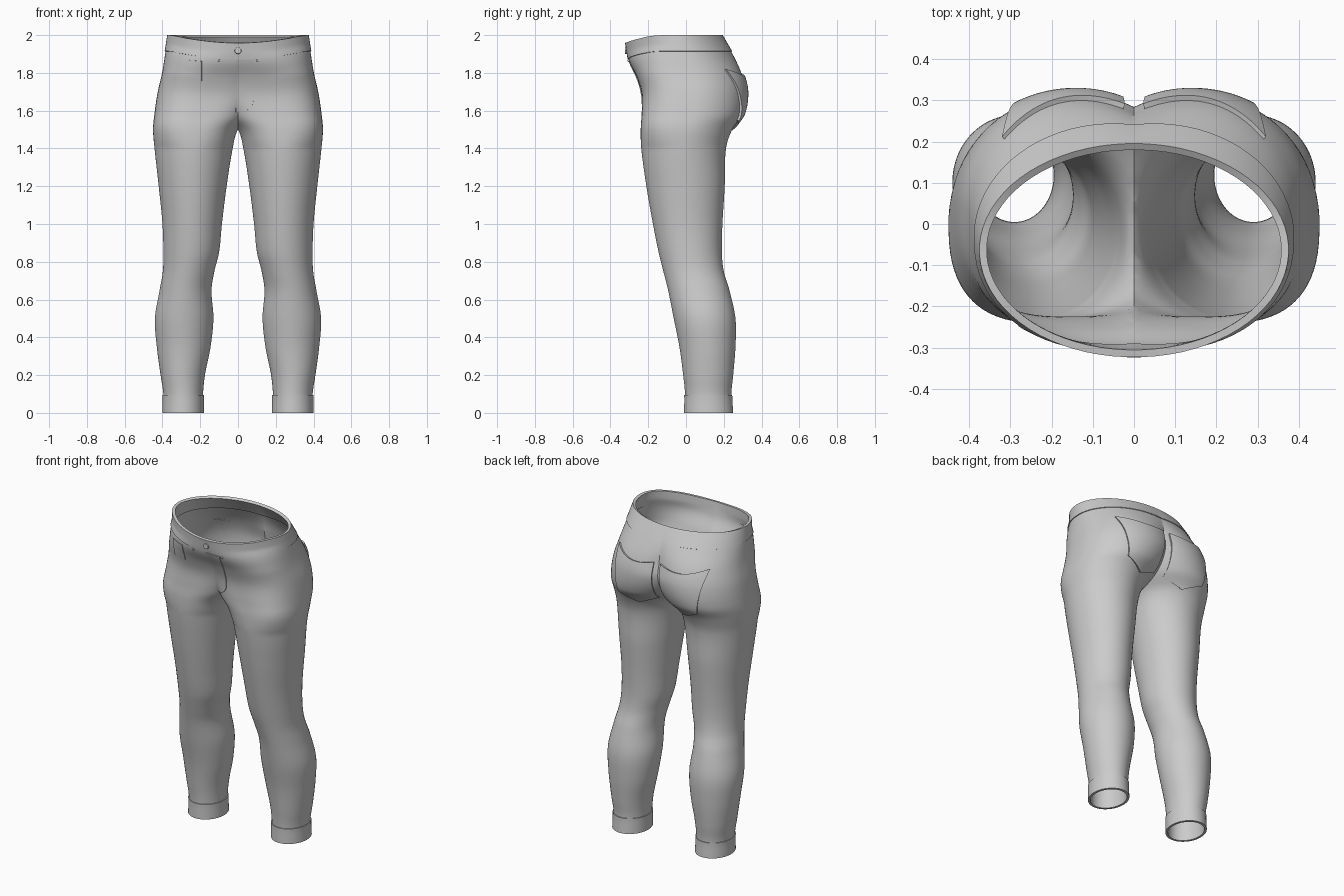
import bpy, bmesh, math
from mathutils import Matrix

if "Cube" in bpy.data.objects:
    bpy.data.objects.remove(bpy.data.objects["Cube"])

cloth = bpy.data.materials.new("grey_cloth")
cloth.diffuse_color = (0.6, 0.6, 0.6, 1)
cloth.use_nodes = True
cloth.node_tree.nodes["Principled BSDF"].inputs["Base Color"].default_value = cloth.diffuse_color

# Leg sections: height, inner x, outer x, front y, back y
SECTIONS = [
    (0.00, .185, .395, -.005, .245), (0.10, .185, .395, -.005, .240),
    (0.20, .175, .410, -.015, .250), (0.35, .145, .430, -.035, .262),
    (0.50, .130, .440, -.065, .262), (0.65, .140, .415, -.095, .230),
    (0.75, .125, .398, -.120, .200), (0.85, .100, .395, -.145, .190),
    (1.00, .085, .400, -.175, .193), (1.20, .060, .420, -.210, .205),
    (1.40, .028, .442, -.237, .212), (1.50, .000, .450, -.240, .245),
    (1.58, -.07, .443, -.235, .298), (1.70, -.15, .425, -.235, .316),
    (1.80, -.17, .402, -.260, .293), (1.90, -.27, .386, -.300, .247),
    (2.00, -.365, .370, -.318, .190)]


def clamp(v):
    return max(0.0, min(1.0, v))


def section(z):
    """Smoothly interpolated section: centre x, centre y, half width, half depth, front exponent."""
    z = max(0.0, min(2.0, z))
    last = len(SECTIONS) - 1
    i = max(k for k in range(last) if SECTIONS[k][0] <= z)
    p0, p1, p2, p3 = (SECTIONS[max(0, min(last, i + k))] for k in (-1, 0, 1, 2))
    h = p2[0] - p1[0]
    t = (z - p1[0]) / h
    out = []
    for k in range(1, 5):
        m1 = (p2[k] - p0[k]) / (p2[0] - p0[0]) * h
        m2 = (p3[k] - p1[k]) / (p3[0] - p1[0]) * h
        out.append((2*t**3 - 3*t*t + 1) * p1[k] + (t**3 - 2*t*t + t) * m1
                   + (3*t*t - 2*t**3) * p2[k] + (t**3 - t*t) * m2)
    xi, xo, yf, yb = out
    n = 2 + 0.8 * clamp((z - 1.4) / 0.15) * clamp((1.95 - z) / 0.15)
    return (xi + xo) / 2, (yf + yb) / 2, (xo - xi) / 2, (yb - yf) / 2, n


def dip(x, z):
    """Lowering of the waist towards the front centre."""
    return 0.042 * math.cos(math.pi / 2 * clamp(abs(x) / 0.37)) * clamp((z - 1.6) / 0.3)


def surface_y(x, z, front):
    """Depth of the outer cloth at a given x and height."""
    ax = abs(x)
    cx, cy, a, b, n = section(z + dip(ax, z) if front else z)
    n = n if front else 2
    h = b * max(0.0, 1 - abs((ax - cx) / a) ** n) ** (1 / n)
    return cy - h if front else cy + h


def finish(name, bm, thickness=0, mirror=False, angle=35):
    me = bpy.data.meshes.new(name)
    bm.to_mesh(me)
    bm.free()
    ob = bpy.data.objects.new(name, me)
    bpy.context.collection.objects.link(ob)
    me.materials.append(cloth)
    bpy.ops.object.select_all(action='DESELECT')
    ob.select_set(True)
    bpy.context.view_layer.objects.active = ob
    if mirror:
        mod = ob.modifiers.new("mirror", 'MIRROR')
        mod.merge_threshold = 0.0005
        bpy.ops.object.modifier_apply(modifier=mod.name)
    if thickness:
        mod = ob.modifiers.new("thickness", 'SOLIDIFY')
        mod.thickness = thickness
        mod.offset = -1
        bpy.ops.object.modifier_apply(modifier=mod.name)
    bpy.ops.object.shade_smooth_by_angle(angle=math.radians(angle))
    return ob


def loft(name, z0, z1, rows, grow, thickness):
    """Tube around one leg, cut at the middle and mirrored."""
    bm = bmesh.new()
    count = 72
    rings = []
    for r in range(rows + 1):
        z = z0 + (z1 - z0) * r / rows
        cx, cy, a, b, nf = section(z)
        ring = []
        for k in range(count):
            t = 2 * math.pi * (k + 0.5) / count
            c, s = math.cos(t), math.sin(t)
            e = 2 / (nf if s < 0 else 2)
            x = cx + (a + grow) * math.copysign(abs(c) ** e, c)
            y = cy + (b + grow) * math.copysign(abs(s) ** e, s)
            drop = dip(x, z) * clamp(-s * 1.5)
            ring.append(bm.verts.new((x, y, z - drop)))
        rings.append(ring)
    for lo, hi in zip(rings, rings[1:]):
        for k in range(count):
            j = (k + 1) % count
            bm.faces.new((lo[k], lo[j], hi[j], hi[k]))
    bmesh.ops.bisect_plane(bm, geom=bm.verts[:] + bm.edges[:] + bm.faces[:], dist=1e-5,
                           plane_co=(0, 0, 0), plane_no=(1, 0, 0), clear_inner=True)
    return finish(name, bm, thickness, True)


def patch(name, shape, front, lift, thickness, mirror=False, nu=24, nv=24):
    """Cloth patch that follows the surface; shape(u, v) gives x and z."""
    bm = bmesh.new()
    grid = []
    sign = -1 if front else 1
    for i in range(nu + 1):
        col = []
        for j in range(nv + 1):
            x, z = shape(i / nu, j / nv)
            col.append(bm.verts.new((x, surface_y(x, z, front) + sign * lift, z)))
        grid.append(col)
    for i in range(nu):
        for j in range(nv):
            bm.faces.new((grid[i][j], grid[i + 1][j], grid[i + 1][j + 1], grid[i][j + 1]))
    bm.normal_update()
    if sum(f.normal.y for f in bm.faces) * sign < 0:
        bmesh.ops.reverse_faces(bm, faces=bm.faces[:])
    return finish(name, bm, thickness, mirror)


def stud(name, x, z, radius, depth):
    """Round metal stud facing forward."""
    bm = bmesh.new()
    bmesh.ops.create_cone(bm, cap_ends=True, segments=20, radius1=radius,
                          radius2=radius * 0.85, depth=depth)
    y = surface_y(x, z, True) - 0.006
    bm.transform(Matrix.Translation((x, y, z)) @ Matrix.Rotation(math.pi / 2, 4, 'X'))
    finish(name, bm)


# Main cloth, waistband and rolled hems
loft("trouser_legs", 0.07, 1.93, 110, 0.0, 0.008)
loft("waistband", 1.915, 2.0, 8, 0.005, 0.018)
loft("leg_cuffs", 0.0, 0.095, 6, 0.005, 0.014)


# Back pockets with a pointed lower edge
def back_pocket(u, v):
    left = 0.022 + 0.012 * v
    right = 0.32 - 0.045 * v
    top = 1.80 + 0.02 * u - 0.025 * math.sin(math.pi * u)
    bottom = 1.545 - 0.05 * (1 - abs(2 * u - 1))
    return left + (right - left) * u, top + (bottom - top) * v


patch("back_pockets", back_pocket, False, 0.014, 0.02, True)


# Fly flap with a rounded lower corner
def fly_flap(u, v):
    bottom = 1.59 + 0.075 * (1 - math.sqrt(1 - u ** 2.5))
    return -0.01 + 0.093 * u, 1.868 + (bottom - 1.868) * v


patch("fly_flap", fly_flap, True, 0.005, 0.008)

# Small front pocket
patch("coin_pocket", lambda u, v: (-0.28 + 0.088 * u, 1.865 - 0.105 * v + 0.008 * (0.5 - u)),
      True, 0.004, 0.007, nu=10, nv=10)

# Waist button and rivets
stud("waist_button", 0.0, 1.918, 0.019, 0.014)
for side in (-1, 1):
    stud("rivet", side * 0.1, 1.865, 0.006, 0.01)
